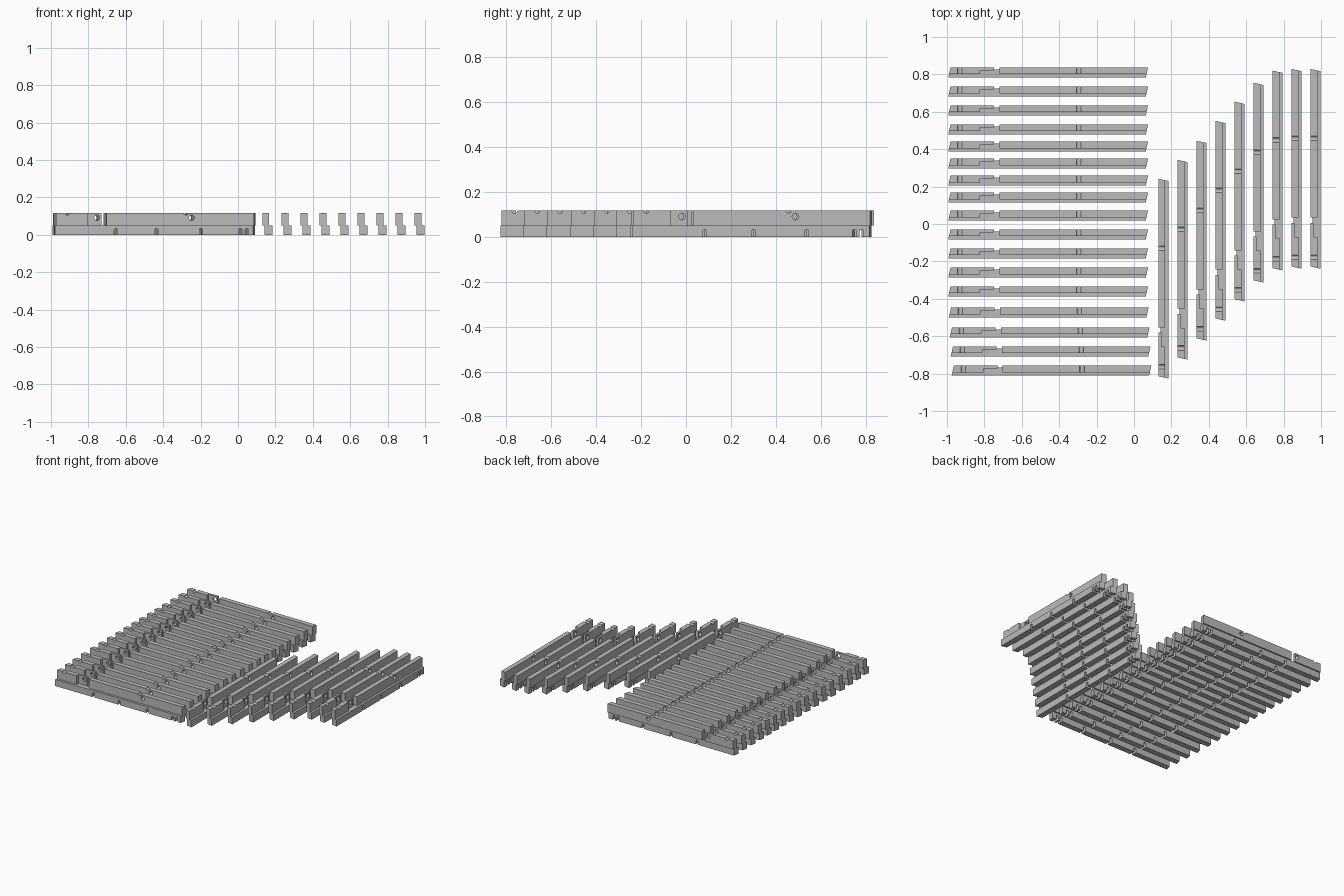
import bpy, bmesh, math

if "Cube" in bpy.data.objects:
    bpy.data.objects.remove(bpy.data.objects["Cube"])

LENGTH, HEIGHT, STEP, SKEW, WIDTH = 1.068, 0.117, 0.05, 0.012, 0.053

grey = bpy.data.materials.new("plain_grey")
grey.diffuse_color = (0.5, 0.5, 0.5, 1)
grey.use_nodes = True
grey.node_tree.nodes["Principled BSDF"].inputs["Base Color"].default_value = grey.diffuse_color


def new_object(name, bm):
    bmesh.ops.recalc_face_normals(bm, faces=bm.faces)
    mesh = bpy.data.meshes.new(name)
    bm.to_mesh(mesh)
    bm.free()
    ob = bpy.data.objects.new(name, mesh)
    bpy.context.collection.objects.link(ob)
    return ob


def prism(name, ring_a, ring_b):
    """Closed solid between two matching rings of points."""
    bm = bmesh.new()
    a = [bm.verts.new(p) for p in ring_a]
    b = [bm.verts.new(p) for p in ring_b]
    bm.faces.new(a)
    bm.faces.new(b)
    for i in range(len(a)):
        j = (i + 1) % len(a)
        bm.faces.new((a[i], a[j], b[j], b[i]))
    return new_object(name, bm)


def cutter(profile, near=-0.02, far=0.08):
    """Solid with an (along, height) profile, running across the bar."""
    ob = prism("cutter", [(s, -near, z) for s, z in profile],
               [(s, -far, z) for s, z in profile])
    ob.hide_render = True
    return ob


def circle(s, z, r, n=16):
    return [(s + r * math.cos(2 * math.pi * i / n), z + r * math.sin(2 * math.pi * i / n))
            for i in range(n)]


def arch(s, half=0.009, spring=0.025):
    top = [(s + half * math.cos(math.pi * i / 6), spring + half * math.sin(math.pi * i / 6))
           for i in range(7)]
    return [(s + half, -0.02)] + top + [(s - half, -0.02)]


def rect(s0, s1, z0, z1):
    return [(s0, z0), (s1, z0), (s1, z1), (s0, z1)]


# Bar body: stepped cross-section (across, height) with skewed ends
section = [(0, HEIGHT), (0.036, HEIGHT), (0.036, STEP), (WIDTH, STEP),
           (WIDTH, 0), (0.01, 0), (0.01, STEP), (0, STEP)]


def skewed(s):
    return [(s + SKEW * (1 - t / WIDTH), -t, z) for t, z in section]


bar = prism("bar", skewed(0), skewed(LENGTH - SKEW))

# Thin tongue recess, gap, cross holes, top grooves and arched openings below
cutters = [cutter(rect(0.17, 0.26, STEP, 0.15), near=0.016),
           cutter(rect(0.245, 0.273, STEP, 0.15))]
cutters += [cutter(circle(s, 0.091, 0.015)) for s in (0.221, 0.727)]
cutters += [cutter(circle(s, HEIGHT + 0.001, 0.0125)) for s in (0.062, 0.697)]
cutters += [cutter(arch(s)) for s in (0.322, 0.54, 0.777, 0.989, 1.022)]
for c in cutters:
    m = bar.modifiers.new("cut", 'BOOLEAN')
    m.operation = 'DIFFERENCE'
    m.solver = 'EXACT'
    m.object = c
bpy.context.view_layer.update()
graph = bpy.context.evaluated_depsgraph_get()
bar_mesh = bpy.data.meshes.new_from_object(bar.evaluated_get(graph))
bar_mesh.name = "stepped_bar"
bar_mesh.materials.clear()
bar_mesh.materials.append(grey)
for ob in cutters + [bar]:
    bpy.data.objects.remove(ob)


def place(name, x, y, angle):
    ob = bpy.data.objects.new(name, bar_mesh)
    ob.location = (x, y, 0)
    ob.rotation_euler.z = angle
    bpy.context.collection.objects.link(ob)


# Long rack of bars lying along x, from front to back
rows = [-0.757, -0.655, -0.553, -0.447, -0.334, -0.233, -0.131, -0.029, 0.072,
        0.168, 0.259, 0.350, 0.441, 0.532, 0.634, 0.735, 0.837]
for i, y in enumerate(rows):
    x = -0.975 - min(i, 3) * 0.005 - (0.003 if i > 3 else 0)
    place(f"cross_bar_{i + 1}", x, y, 0)

# Staggered rack of bars lying along y, from left to right
starts = [-0.826, -0.725, -0.623, -0.517, -0.414, -0.313, -0.248, -0.239, -0.239]
for i, y in enumerate(starts):
    place(f"long_bar_{i + 1}", 0.131 + i * 0.1017, y, math.pi / 2)
